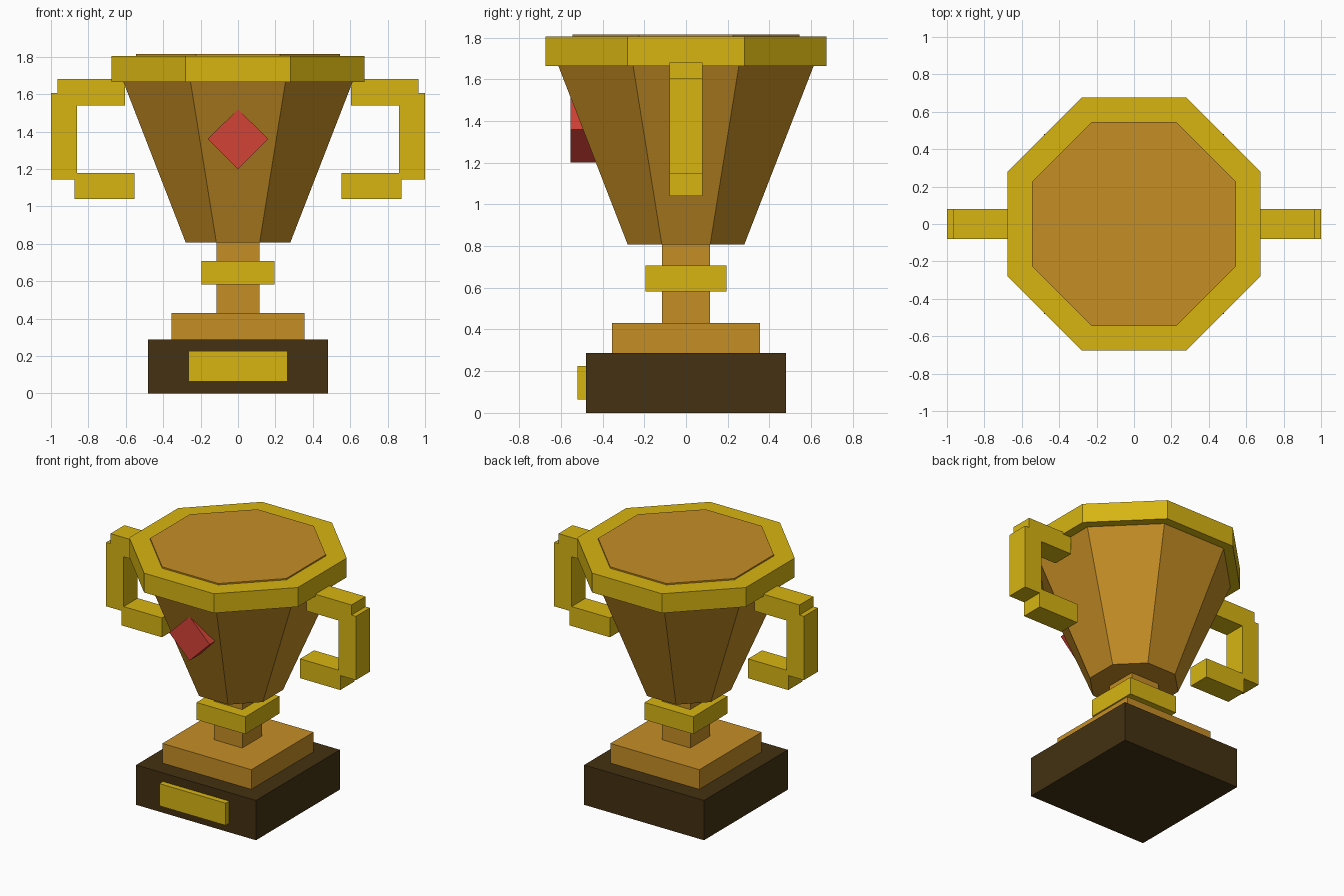
import bpy
import bmesh
from math import cos, sin, pi

if "Cube" in bpy.data.objects:
    bpy.data.objects.remove(bpy.data.objects["Cube"])


def material(name, rgb):
    mat = bpy.data.materials.new(name)
    mat.use_nodes = True
    color = (*rgb, 1.0)
    mat.diffuse_color = color
    mat.node_tree.nodes["Principled BSDF"].inputs["Base Color"].default_value = color
    return mat


gold = material("gold", (0.68, 0.46, 0.006))
bronze = material("bronze", (0.56, 0.27, 0.019))
dark_wood = material("dark wood", (0.056, 0.031, 0.006))
red = material("red gem", (0.65, 0.054, 0.037))


def loft(name, mat, lower, upper):
    """Closed solid between two matching rings of points."""
    bm = bmesh.new()
    a = [bm.verts.new(p) for p in lower]
    b = [bm.verts.new(p) for p in upper]
    n = len(a)
    bm.faces.new(a)
    bm.faces.new(b)
    for i in range(n):
        j = (i + 1) % n
        bm.faces.new((a[i], a[j], b[j], b[i]))
    bmesh.ops.recalc_face_normals(bm, faces=bm.faces)
    mesh = bpy.data.meshes.new(name)
    bm.to_mesh(mesh)
    bm.free()
    mesh.materials.append(mat)
    obj = bpy.data.objects.new(name, mesh)
    bpy.context.collection.objects.link(obj)
    return obj


def box(name, mat, x, y, z):
    ring = [(x[0], y[0]), (x[1], y[0]), (x[1], y[1]), (x[0], y[1])]
    return loft(name, mat, [(*p, z[0]) for p in ring], [(*p, z[1]) for p in ring])


def block(name, mat, half, z):
    return box(name, mat, (-half, half), (-half, half), z)


def octagon(apothem, z):
    """Ring of eight points with a flat side facing each axis."""
    r = apothem / cos(pi / 8)
    return [(r * cos(pi / 8 + k * pi / 4), r * sin(pi / 8 + k * pi / 4), z)
            for k in range(8)]


# Base, plinth, stem and collar
block("base", dark_wood, 0.48, (0, 0.288))
block("plinth", bronze, 0.356, (0.288, 0.43))
block("stem", bronze, 0.114, (0.43, 0.84))
block("collar", gold, 0.195, (0.583, 0.708))
box("plaque", gold, (-0.265, 0.265), (-0.52, -0.47), (0.065, 0.226))

# Cup bowl, rim and the filled top
loft("bowl", bronze, octagon(0.28, 0.808), octagon(0.628, 1.705))
loft("rim", gold, octagon(0.675, 1.665), octagon(0.675, 1.805))
loft("cup_top", bronze, octagon(0.545, 1.75), octagon(0.545, 1.815))

# Diamond gem on the front of the bowl
diamond = [(0, 1.2), (0.162, 1.36), (0, 1.52), (-0.162, 1.36)]
loft("gem", red, [(x, -0.555, z) for x, z in diamond],
     [(x, -0.395, z) for x, z in diamond])

# Handles, each of three bars
bars = {
    "upper": ((0.605, 0.965), (1.54, 1.68)),
    "outer": ((0.86, 1.0), (1.145, 1.607)),
    "lower": ((0.553, 0.875), (1.04, 1.18)),
}
for side, s in (("left", 1), ("right", -1)):
    for part, (x, z) in bars.items():
        span = sorted((s * x[0], s * x[1]))
        box(f"{side}_handle_{part}", gold, span, (-0.08, 0.08), z)
